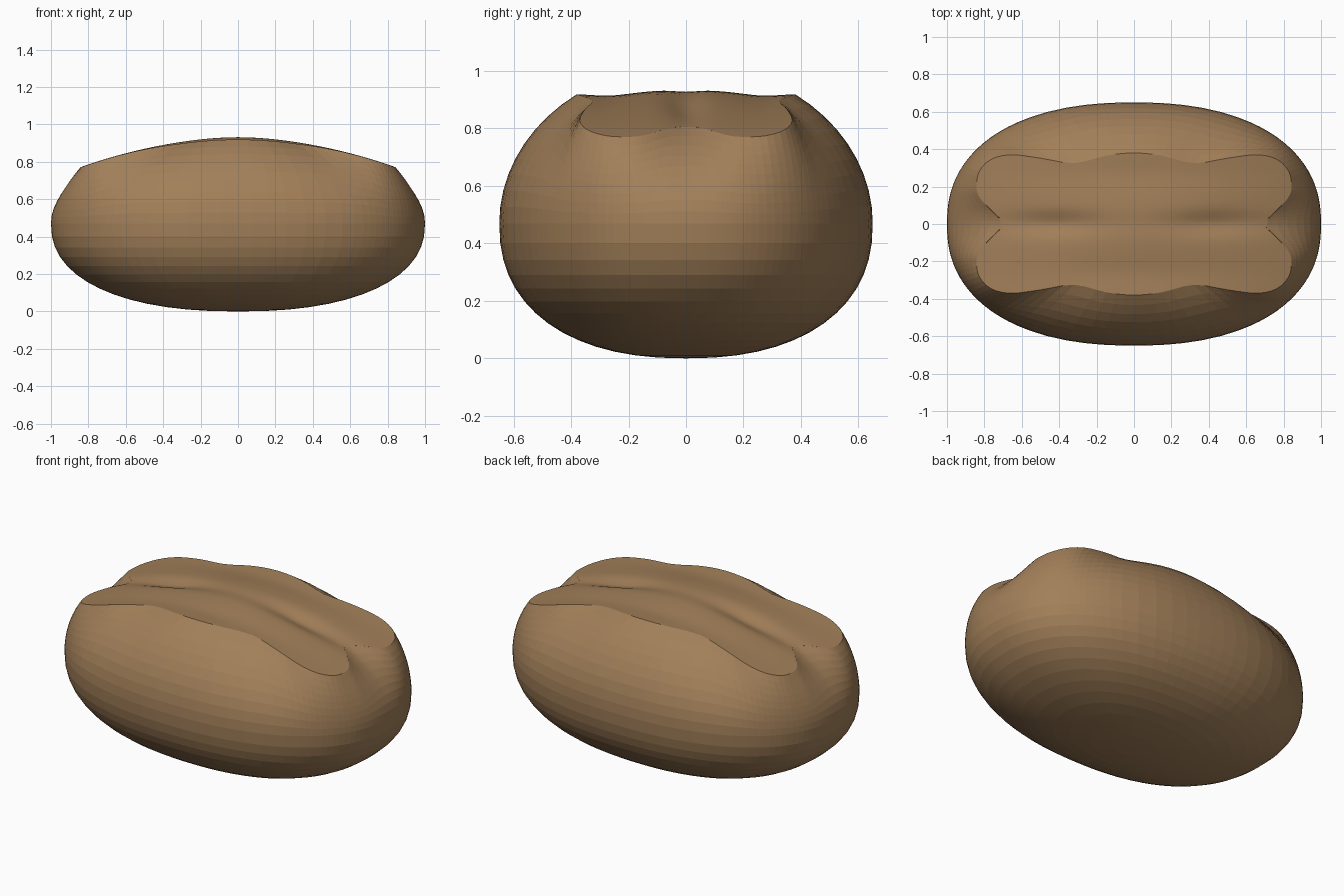
import bpy, bmesh, math
from mathutils import Vector
from mathutils.geometry import interpolate_bezier

cube = bpy.data.objects.get("Cube")
if cube:
    bpy.data.objects.remove(cube, do_unlink=True)

HALF_X, HALF_Y, MID = 1.0, 0.65, 0.47
BOXY = 2.3  # superellipse power: 2 is round, higher is fuller at the corners
UPPER, LOWER, INNER = 9, 14, 20

# Quarter outline of the lobed rim, from the end notch to the middle of the side
QUARTER = [(.71, 0), (.735, .05), (.79, .10), (.83, .15), (.842, .2), (.828, .28),
           (.765, .345), (.66, .37), (.5, .352), (.32, .325), (.15, .365), (0, .38)]


def closed_outline(quarter, steps):
    """Mirror the quarter outline twice and smooth it into a closed loop."""
    half = quarter + [(-x, y) for x, y in quarter[-2::-1]]
    loop = [Vector((x, y, 0)) for x, y in half + [(x, -y) for x, y in half[-2:0:-1]]]
    n, pts = len(loop), []
    for i in range(n):
        a, b, c, d = (loop[(i + k) % n] for k in (-1, 0, 1, 2))
        pts += interpolate_bezier(b, b + (c - a) / 6, c - (d - b) / 6, c, steps + 1)[:-1]
    return pts


def bell(value, centre, width):
    return math.exp(-((value - centre) / width) ** 2)


def top_height(x, y):
    """Arched top with a soft swelling, side dips and a central crease."""
    swell = .016 * bell(y, 0, .17) * bell(x, 0, .45)
    dip = .007 * bell(abs(y), .27, .08) * bell(x, 0, .6)
    crease = (.008 + .022 * bell(abs(x), .42, .2)) * bell(y, 0, .06)
    return .92 - .21 * x * x + swell - dip - crease


def bridge(bm, a, b, smooth):
    n = len(a)
    for i in range(n):
        j = (i + 1) % n
        bm.faces.new((a[i], a[j], b[j], b[i])).smooth = smooth


rim = closed_outline(QUARTER, 3)
equator = []
for p in rim:
    k = (abs(p.x / HALF_X) ** BOXY + abs(p.y / HALF_Y) ** BOXY) ** (-1 / BOXY)
    equator.append(Vector((p.x * k, p.y * k, MID)))

bm = bmesh.new()

# Top: rings shrinking from the rim to the central spine
rings = []
for r in range(INNER + 1):
    v = r / INNER
    ring = []
    for p in rim:
        spine = Vector((max(-.69, min(.69, p.x)), 0, 0))
        q = p.lerp(spine, v)
        ring.append(bm.verts.new((q.x, q.y, top_height(q.x, q.y))))
    rings.append(ring)
for a, b in zip(rings, rings[1:]):
    bridge(bm, a, b, True)

# Upper wall: elliptical arcs from the rim out to the widest line
previous = rings[0]
for r in range(1, UPPER + 1):
    ring = []
    for p, e in zip(rim, equator):
        inner = p.length / e.to_2d().length
        start = math.acos(inner)
        phi = start * (1 - r / UPPER)
        s = (math.cos(phi) - inner) / (1 - inner)
        q = p.lerp(e, s)
        z = MID + (top_height(p.x, p.y) - MID) * math.sin(phi) / math.sin(start)
        ring.append(bm.verts.new((q.x, q.y, z)))
    bridge(bm, previous, ring, False)
    previous = ring

# Underside: full rounded bowl closing at the lowest point
for r in range(1, LOWER):
    phi = math.pi / 2 * r / LOWER
    out, down = math.cos(phi) ** (2 / BOXY), math.sin(phi) ** (2 / BOXY)
    ring = [bm.verts.new((e.x * out, e.y * out, MID * (1 - down))) for e in equator]
    bridge(bm, previous, ring, False)
    previous = ring
pole = bm.verts.new((0, 0, 0))
for i, v in enumerate(previous):
    bm.faces.new((v, previous[(i + 1) % len(previous)], pole))

bmesh.ops.remove_doubles(bm, verts=bm.verts[:], dist=.0005)
bmesh.ops.recalc_face_normals(bm, faces=bm.faces[:])

# Keep the rim crisp between the smooth top and the faceted wall
for edge in bm.edges:
    if len({f.smooth for f in edge.link_faces}) == 2:
        edge.smooth = False

mesh = bpy.data.meshes.new("bread_roll")
bm.to_mesh(mesh)
bm.free()

# Crust colour
crust = bpy.data.materials.new("brown_crust")
crust.use_nodes = True
colour = (.36, .213, .1, 1)
crust.diffuse_color = colour
crust.node_tree.nodes["Principled BSDF"].inputs["Base Color"].default_value = colour
mesh.materials.append(crust)

roll = bpy.data.objects.new("bread_roll", mesh)
bpy.context.collection.objects.link(roll)
